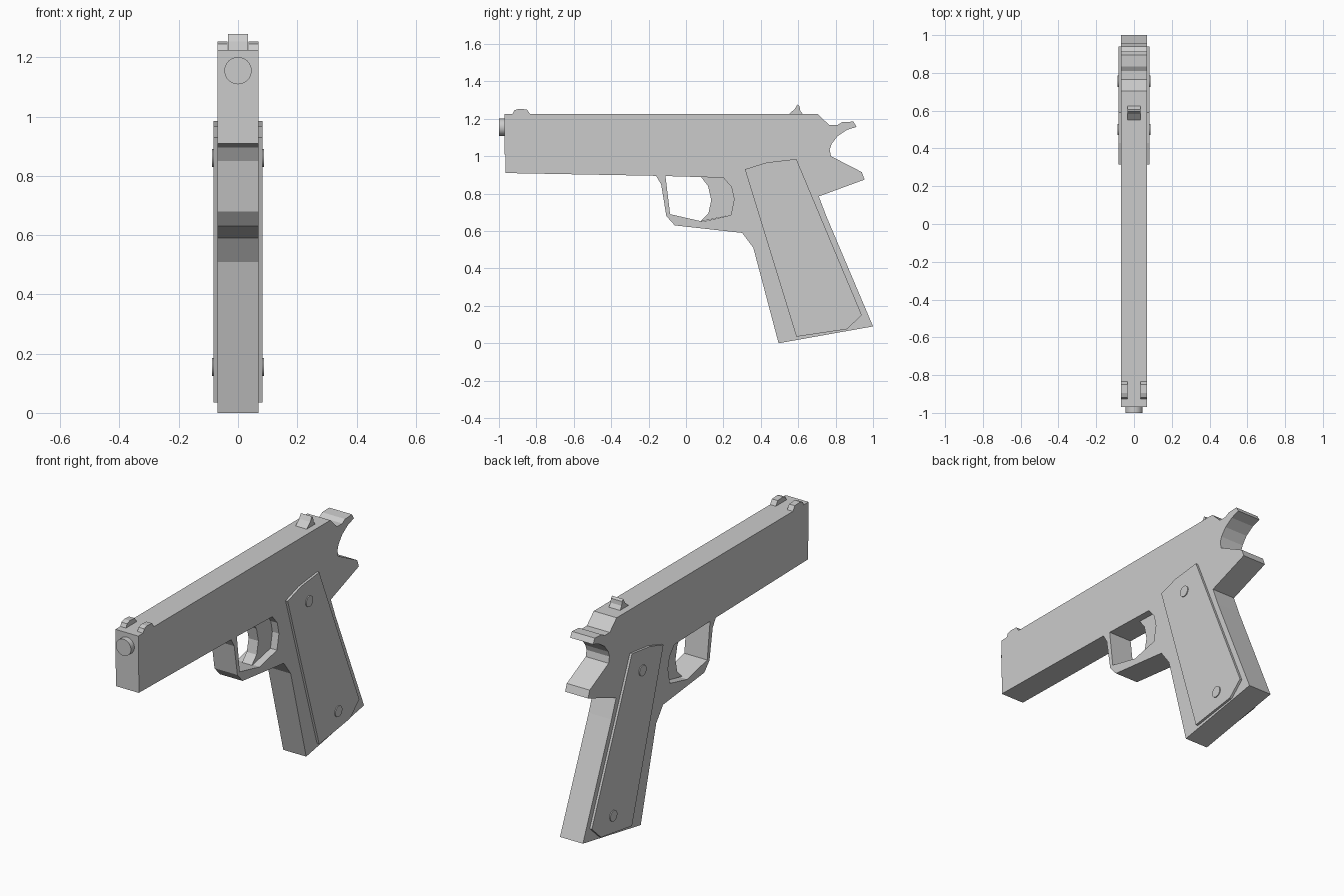
import bpy, bmesh
from mathutils import Matrix, Vector

cube = bpy.data.objects.get("Cube")
if cube:
    bpy.data.objects.remove(cube, do_unlink=True)

grey = bpy.data.materials.new("light grey")
grey.use_nodes = True
colour = (0.6, 0.6, 0.6, 1)
grey.diffuse_color = colour
grey.node_tree.nodes["Principled BSDF"].inputs["Base Color"].default_value = colour


def finish(name, bm):
    bmesh.ops.recalc_face_normals(bm, faces=bm.faces[:])
    mesh = bpy.data.meshes.new(name)
    bm.to_mesh(mesh)
    bm.free()
    mesh.materials.append(grey)
    obj = bpy.data.objects.new(name, mesh)
    bpy.context.scene.collection.objects.link(obj)
    return obj


def plate(name, profile, x0, x1):
    """Extrude a side profile of (y, z) points from x0 to x1."""
    bm = bmesh.new()
    face = bm.faces.new([bm.verts.new((x0, y, z)) for y, z in profile])
    moved = bmesh.ops.extrude_face_region(bm, geom=[face])["geom"]
    verts = [g for g in moved if isinstance(g, bmesh.types.BMVert)]
    bmesh.ops.translate(bm, verts=verts, vec=(x1 - x0, 0, 0))
    return finish(name, bm)


def rod(name, start, end, radius, sides=32):
    """Cylinder between two points."""
    a, b = Vector(start), Vector(end)
    turn = (b - a).to_track_quat('Z', 'Y').to_matrix().to_4x4()
    bm = bmesh.new()
    bmesh.ops.create_cone(bm, cap_ends=True, segments=sides, radius1=radius,
                          radius2=radius, depth=(b - a).length,
                          matrix=Matrix.Translation((a + b) / 2) @ turn)
    obj = finish(name, bm)
    for p in obj.data.polygons:
        p.use_smooth = len(p.vertices) == 4
    for e in obj.data.edges:
        e.use_edge_sharp = False
    # keep the cap rims crisp
    caps = [set(p.vertices) for p in obj.data.polygons if len(p.vertices) > 4]
    for e in obj.data.edges:
        e.use_edge_sharp = any(set(e.vertices) <= c for c in caps)
    return obj


W = 0.07

# Slide with the curled hammer at its rear
plate("slide", [
    (-0.97, 1.01), (-0.97, 1.225), (0.705, 1.225), (0.765, 1.167), (0.81, 1.167),
    (0.835, 1.182), (0.895, 1.185), (0.912, 1.157), (0.86, 1.14), (0.81, 1.107),
    (0.778, 1.065), (0.768, 1.035), (0.775, 1.0)], -W, W)

# Frame, tail and grip core
plate("frame", [
    (-0.966, 1.01), (-0.966, 0.91), (-0.15, 0.895), (0.2, 0.885), (0.243, 0.835),
    (0.257, 0.77), (0.24, 0.685), (0.3, 0.59), (0.36, 0.51), (0.495, 0.0),
    (1.0, 0.09), (0.75, 0.68), (0.71, 0.785), (0.955, 0.875), (0.94, 0.915),
    (0.775, 1.0)], -W, W)

# Trigger guard and trigger
plate("trigger_guard", [
    (-0.16, 0.895), (-0.133, 0.85), (-0.105, 0.68), (-0.06, 0.63), (0.3, 0.59),
    (0.24, 0.685), (0.09, 0.65), (-0.085, 0.69), (-0.11, 0.895)], -W, W)
plate("trigger", [
    (0.08, 0.89), (0.118, 0.84), (0.135, 0.765), (0.12, 0.695), (0.075, 0.65),
    (0.24, 0.685), (0.257, 0.77), (0.243, 0.835), (0.2, 0.89)], -0.03, 0.03)

# Barrel end
rod("barrel", (0, -1, 1.155), (0, -0.96, 1.155), 0.046)

# Paired parts: front sights, grip panels and their screws
front_sight = [(-0.93, 1.22), (-0.918, 1.245), (-0.895, 1.253), (-0.85, 1.25),
               (-0.83, 1.22)]
panel = [(0.315, 0.93), (0.43, 0.966), (0.59, 0.985), (0.94, 0.15),
         (0.86, 0.075), (0.59, 0.035)]
for side, s in (("left", 1), ("right", -1)):
    plate(side + "_front_sight", front_sight, s * 0.035, s * W)
    plate(side + "_grip_panel", panel, s * W, s * 0.083)
    rod(side + "_upper_screw", (s * 0.08, 0.5, 0.86), (s * 0.088, 0.5, 0.86), 0.03)
    rod(side + "_lower_screw", (s * 0.08, 0.755, 0.155), (s * 0.088, 0.755, 0.155), 0.03)

# Rear sight
plate("rear_sight", [
    (0.545, 1.22), (0.582, 1.253), (0.597, 1.278), (0.607, 1.268),
    (0.61, 1.245), (0.628, 1.22)], -0.034, 0.034)
